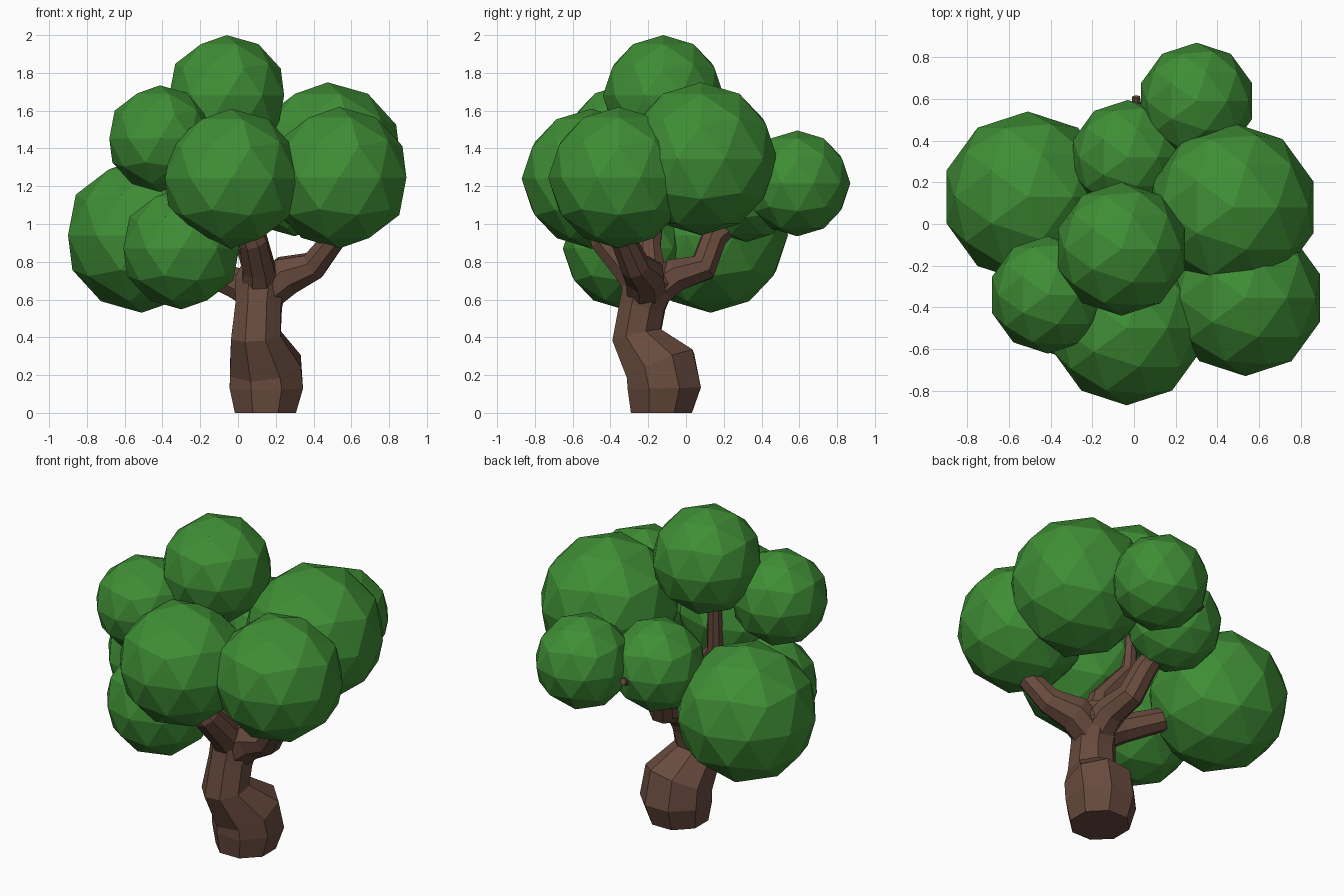
import bpy, bmesh, math
from mathutils import Vector

if "Cube" in bpy.data.objects:
    bpy.data.objects.remove(bpy.data.objects["Cube"])


def material(name, rgb):
    m = bpy.data.materials.new(name)
    m.diffuse_color = (*rgb, 1)
    m.use_nodes = True
    m.node_tree.nodes["Principled BSDF"].inputs["Base Color"].default_value = m.diffuse_color
    return m


BARK = material("bark", (0.14, 0.07, 0.048))
LEAF = material("leaf", (0.05, 0.27, 0.036))


def finish(name, bm, mat):
    me = bpy.data.meshes.new(name)
    bmesh.ops.recalc_face_normals(bm, faces=bm.faces)
    bm.to_mesh(me)
    bm.free()
    me.materials.append(mat)
    ob = bpy.data.objects.new(name, me)
    bpy.context.collection.objects.link(ob)
    return ob


def limb(name, path, sides=8):
    """Tapered faceted tube through (x, y, z, radius) points."""
    pts = [Vector(p[:3]) for p in path]
    bm = bmesh.new()
    rings = []
    last = len(pts) - 1
    side = Vector((1, 0, 0))
    for i, p in enumerate(pts):
        t = Vector((0, 0, 0))
        if i > 0:
            t += (p - pts[i - 1]).normalized()
        if i < last:
            t += (pts[i + 1] - p).normalized()
        t.normalize()
        if i == 0 and p.z < 0.05:
            t = Vector((0, 0, 1))
        # Carry the ring frame along the path without twist
        side = (side - t * side.dot(t)).normalized()
        other = t.cross(side)
        ring = []
        for k in range(sides):
            a = 2 * math.pi * (k + 0.5) / sides
            ring.append(bm.verts.new(p + (side * math.cos(a) + other * math.sin(a)) * path[i][3]))
        rings.append(ring)
    for a, b in zip(rings, rings[1:]):
        for k in range(sides):
            n = (k + 1) % sides
            bm.faces.new((a[k], a[n], b[n], b[k]))
    bm.faces.new(rings[0][::-1])
    bm.faces.new(rings[-1])
    return finish(name, bm, BARK)


# Bent trunk with bulging base
limb("trunk", [(0.145, -0.13, 0.0, 0.175), (0.15, -0.115, 0.13, 0.21),
               (0.145, -0.135, 0.25, 0.205), (0.095, -0.26, 0.41, 0.142),
               (0.11, -0.23, 0.57, 0.13), (0.12, -0.19, 0.70, 0.145),
               (0.12, -0.19, 0.80, 0.10)])

# Branches reaching into the foliage
limb("right_branch", [(0.12, -0.21, 0.62, 0.11), (0.26, -0.22, 0.73, 0.11),
                      (0.40, -0.27, 0.78, 0.08), (0.50, -0.33, 0.91, 0.068),
                      (0.53, -0.35, 1.05, 0.05)])
limb("back_branch", [(0.12, -0.21, 0.62, 0.11), (0.12, -0.06, 0.73, 0.095),
                     (0.10, 0.09, 0.77, 0.08), (0.05, 0.15, 0.93, 0.072),
                     (0.02, 0.30, 1.06, 0.05), (0.01, 0.61, 1.17, 0.02)])
limb("front_branch", [(0.12, -0.21, 0.65, 0.11), (0.11, -0.31, 0.77, 0.09),
                      (0.08, -0.43, 0.91, 0.08), (0.0, -0.50, 1.10, 0.05)])
limb("left_branch", [(0.12, -0.20, 0.63, 0.11), (-0.02, -0.12, 0.69, 0.085),
                     (-0.20, 0.0, 0.76, 0.07), (-0.35, 0.06, 0.85, 0.05)])
limb("middle_branch", [(0.12, -0.19, 0.70, 0.10), (0.08, -0.20, 0.88, 0.07),
                       (-0.09, -0.16, 1.11, 0.05), (-0.10, -0.14, 1.45, 0.04)])

# Foliage balls: x, y, z, radius
BALLS = {
    "top": (-0.06, -0.12, 1.68, 0.32),
    "right_large": (0.475, 0.08, 1.345, 0.405),
    "front_right": (0.535, -0.355, 1.245, 0.375),
    "front_middle": (-0.035, -0.50, 1.24, 0.37),
    "upper_left": (-0.413, -0.34, 1.452, 0.282),
    "lower_left_large": (-0.51, 0.13, 0.94, 0.41),
    "lower_left_front": (-0.30, -0.33, 0.87, 0.322),
    "back_right": (0.30, 0.59, 1.215, 0.28),
    "back_middle": (-0.03, 0.32, 1.18, 0.275),
}
for name, (x, y, z, r) in BALLS.items():
    bm = bmesh.new()
    bmesh.ops.create_icosphere(bm, subdivisions=2, radius=r)
    bmesh.ops.translate(bm, verts=bm.verts, vec=(x, y, z))
    finish("foliage_" + name, bm, LEAF)
